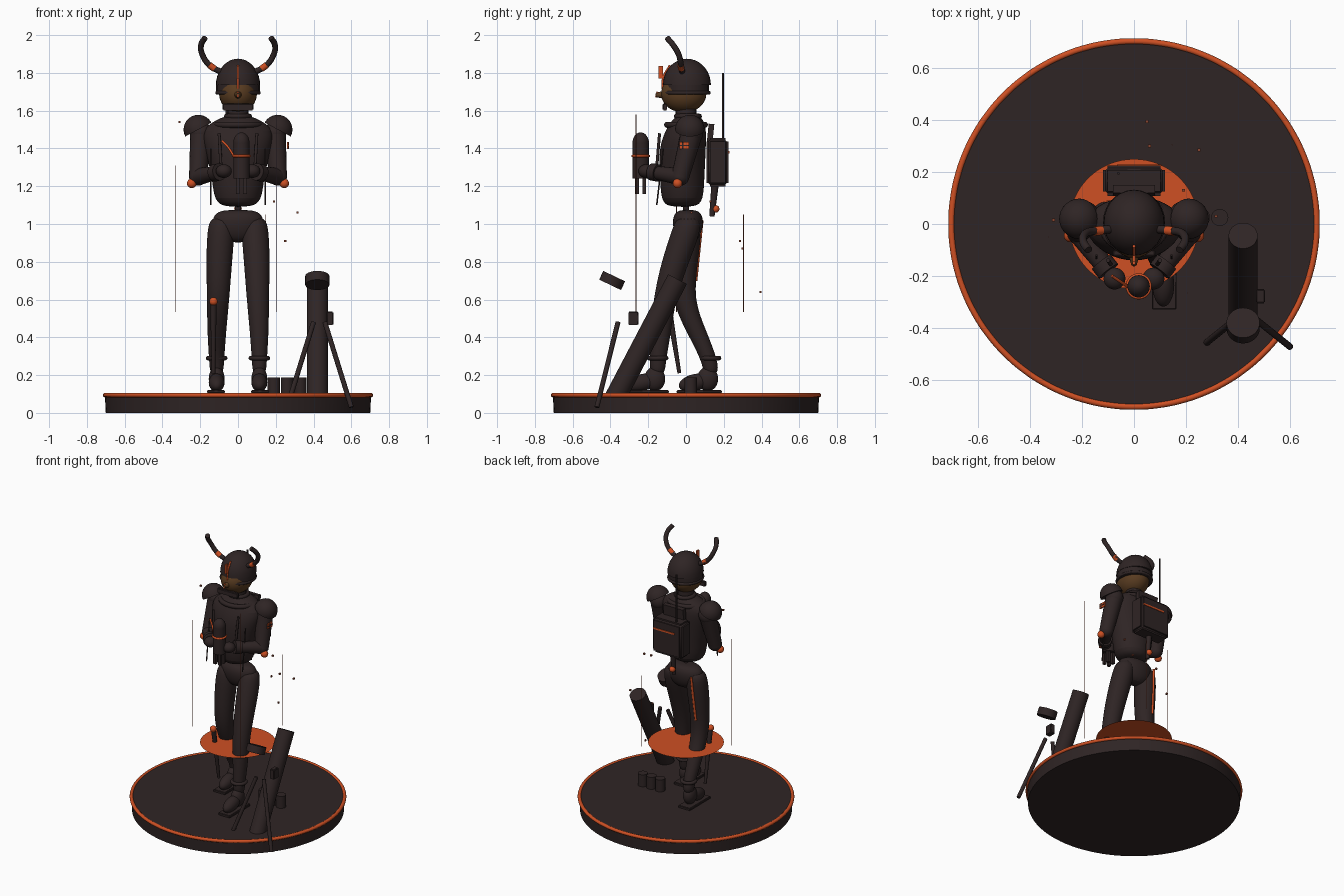
import bpy, bmesh, math
from mathutils import Vector, Matrix

old = bpy.data.objects.get("Cube")
if old:
    bpy.data.objects.remove(old)


def material(name, rgb):
    mat = bpy.data.materials.new(name)
    mat.use_nodes = True
    mat.diffuse_color = (*rgb, 1)
    shader = mat.node_tree.nodes["Principled BSDF"]
    shader.inputs["Base Color"].default_value = (*rgb, 1)
    shader.inputs["Roughness"].default_value = 0.8
    return mat


CHARCOAL = material("charcoal", (0.028, 0.018, 0.018))
ORANGE = material("burnt orange", (0.62, 0.08, 0.017))
SKIN = material("bronze skin", (0.10, 0.045, 0.015))
RUST = material("rust", (0.25, 0.06, 0.03))


def finish(name, bm, mat, smooth=True):
    bmesh.ops.recalc_face_normals(bm, faces=bm.faces)
    mesh = bpy.data.meshes.new(name)
    bm.to_mesh(mesh)
    bm.free()
    obj = bpy.data.objects.new(name, mesh)
    bpy.context.collection.objects.link(obj)
    mesh.materials.append(mat)
    if smooth:
        bpy.ops.object.select_all(action='DESELECT')
        obj.select_set(True)
        bpy.context.view_layer.objects.active = obj
        bpy.ops.object.shade_smooth_by_angle(angle=math.radians(40))
    return obj


def box(name, loc, size, mat=CHARCOAL, tilt=0, bevel=0):
    bm = bmesh.new()
    place = Matrix.Translation(loc) @ Matrix.Rotation(tilt, 4, 'X') @ Matrix.Diagonal((*size, 1))
    bmesh.ops.create_cube(bm, size=1, matrix=place)
    if bevel:
        bmesh.ops.bevel(bm, geom=bm.edges[:], offset=bevel, segments=3, affect='EDGES')
    return finish(name, bm, mat, bevel > 0)


def ball(name, loc, size, mat=CHARCOAL, half=False, up=(0, 0, 1)):
    bm = bmesh.new()
    bmesh.ops.create_uvsphere(bm, u_segments=28, v_segments=18, radius=1)
    if half:
        bmesh.ops.bisect_plane(bm, geom=bm.verts[:] + bm.edges[:] + bm.faces[:],
                               plane_co=(0, 0, 0), plane_no=(0, 0, -1), clear_outer=True)
        bmesh.ops.holes_fill(bm, edges=[e for e in bm.edges if e.is_boundary])
    turn = Vector(up).to_track_quat('Z', 'Y').to_matrix().to_4x4()
    scale = size if isinstance(size, tuple) else (size,) * 3
    bm.transform(Matrix.Translation(loc) @ turn @ Matrix.Diagonal((*scale, 1)))
    return finish(name, bm, mat)


def rod(name, start, end, r1, r2=None, mat=CHARCOAL, sides=20):
    a, b = Vector(start), Vector(end)
    turn = (b - a).to_track_quat('Z', 'Y').to_matrix().to_4x4()
    bm = bmesh.new()
    bmesh.ops.create_cone(bm, cap_ends=True, segments=sides, radius1=r1,
                          radius2=r1 if r2 is None else r2, depth=(b - a).length,
                          matrix=Matrix.Translation((a + b) / 2) @ turn)
    return finish(name, bm, mat)


def tube(name, points, radius, mat=CHARCOAL, closed=False):
    curve = bpy.data.curves.new(name, 'CURVE')
    curve.dimensions = '3D'
    curve.bevel_depth, curve.bevel_resolution = radius, 4
    curve.use_fill_caps = True
    line = curve.splines.new('BEZIER')
    line.bezier_points.add(len(points) - 1)
    line.use_cyclic_u = closed
    for knot, co in zip(line.bezier_points, points):
        knot.co = co
        knot.handle_left_type = knot.handle_right_type = 'AUTO'
    curve.materials.append(mat)
    obj = bpy.data.objects.new(name, curve)
    bpy.context.collection.objects.link(obj)
    return obj


def ring(name, loc, rx, ry, radius, mat=CHARCOAL, steps=16):
    turns = [math.tau * i / steps for i in range(steps)]
    return tube(name, [(loc[0] + rx * math.cos(t), loc[1] + ry * math.sin(t), loc[2])
                       for t in turns], radius, mat, True)


def loft(name, rings, mat=CHARCOAL, sides=16):
    """Join level ellipses, each given as (x, y, z, rx, ry)."""
    bm = bmesh.new()
    loops = [[bm.verts.new((x + rx * math.cos(math.tau * i / sides),
                            y + ry * math.sin(math.tau * i / sides), z))
              for i in range(sides)] for x, y, z, rx, ry in rings]
    for low, high in zip(loops, loops[1:]):
        for i in range(sides):
            j = (i + 1) % sides
            bm.faces.new((low[i], low[j], high[j], high[i]))
    bm.faces.new(loops[0])
    bm.faces.new(loops[-1])
    obj = finish(name, bm, mat)
    obj.modifiers.new("soften", 'SUBSURF').levels = 2
    obj.modifiers["soften"].render_levels = 2
    return obj


# Round base with a bright rim, and the floating disc
bm = bmesh.new()
bmesh.ops.create_cone(bm, cap_ends=True, segments=96, radius1=0.7, radius2=0.705, depth=0.1,
                      matrix=Matrix.Translation((0, 0, 0.05)))
finish("base", bm, CHARCOAL)
ring("base_rim", (0, 0, 0.094), 0.703, 0.703, 0.012, ORANGE, 48)
bm = bmesh.new()
bmesh.ops.create_circle(bm, cap_ends=True, segments=64, radius=0.25,
                        matrix=Matrix.Translation((0, 0, 0.49)))
finish("glow_disc", bm, ORANGE, False)

# Pelvis and torso
loft("pelvis", [(0, .01, .9, .05, .04), (0, .01, .95, .13, .075), (0, .01, 1.02, .142, .085),
                (0, .01, 1.06, .12, .07), (0, .01, 1.075, .07, .04)])
rod("spine", (0, 0, 1.04), (0, 0, 1.14), .016)
loft("torso", [(0, -.02, 1.09, .07, .07), (0, -.02, 1.12, .13, .115), (0, -.02, 1.25, .14, .12),
               (0, -.02, 1.4, .18, .128), (0, 0, 1.5, .2, .11), (0, .01, 1.55, .12, .085),
               (0, .01, 1.575, .06, .06)])
rod("neck", (0, 0, 1.54), (0, 0, 1.64), .055)
ring("collar", (0, .01, 1.57), .06, .06, .014)
ring("gorget", (0, 0, 1.525), .12, .1, .016)

# Legs and boots, the left one striding forward
for side, s, knee, ankle in (("left", 1, -.115, -.15), ("right", -1, -.02, .13)):
    loft(side + "_leg", [(s * .085, .01, 1.04, .06, .06), (s * .09, .005, .97, .075, .08),
                         (s * .1, knee / 2, .8, .07, .075), (s * .105, knee, .6, .06, .06),
                         (s * .113, (knee + ankle) / 2, .43, .051, .055),
                         (s * .113, ankle, .27, .04, .043), (s * .113, ankle, .2, .036, .04)])
    ring(side + "_ankle_cuff", (s * .113, ankle, .29), .045, .045, .012)
    ball(side + "_heel", (s * .113, ankle - .015, .18), (.042, .055, .065))
    ball(side + "_toe", (s * .113, ankle - .085, .16), (.042, .085, .045), up=(0, -.25, 1))
    box(side + "_sole", (s * .117, ankle - .06, .112), (.095, .24, .018), bevel=.004)

# Arms, shoulder pads and hands
for side, s in (("left", 1), ("right", -1)):
    shoulder, elbow = (s * .195, .03, 1.48), (s * .212, -.03, 1.25)
    wrist = (s * .1, -.18, 1.275)
    ball(side + "_shoulder", shoulder, .06)
    rod(side + "_upper_arm", shoulder, elbow, .058, .047)
    ball(side + "_elbow", elbow, .047)
    rod(side + "_forearm", elbow, wrist, .046, .034)
    rod(side + "_cuff", (s * .125, -.147, 1.27), (s * .098, -.182, 1.276), .046)
    ball(side + "_hand", (s * .075, -.21, 1.28), (.042, .042, .036))
    ball(side + "_elbow_pad", (s * .245, -.045, 1.215), .025, ORANGE)
    ball(side + "_shoulder_pad", (s * .21, .02, 1.5), .078, half=True, up=(s * .47, 0, .88))
    rod(side + "_chest_strap", (s * .1, -.14, 1.48), (s * .09, -.155, 1.3), .008)
    rod(side + "_hanging_cord", (s * .145, -.12, 1.4), (s * .145, -.155, 1.1), .004)

# Arm patch, an orange plate with dark cross bars
box("arm_patch", (.263, -.01, 1.415), (.008, .05, .036), ORANGE)
box("patch_bar", (.266, -.01, 1.415), (.008, .05, .006))
box("patch_post", (.266, -.017, 1.415), (.008, .006, .036))

# Head and helmet
ball("head", (0, -.012, 1.69), (.1, .12, .1), SKIN)
rod("nose", (0, -.11, 1.685), (0, -.16, 1.682), .024, .01, SKIN)
rod("nose_guard", (0, -.158, 1.67), (0, -.15, 1.7), .006, mat=ORANGE)
box("chin_guard", (0, -.112, 1.62), (.165, .025, .036), bevel=.005)
ball("helmet", (0, .005, 1.735), (.117, .127, .14), half=True)
rod("helmet_band", (0, .005, 1.685), (0, .005, 1.737), .116)
ring("helmet_brim", (0, .003, 1.695), .11, .118, .01)
tube("helmet_ridge", [(0, -.122, 1.7), (0, -.121, 1.77), (0, -.085, 1.84)], .006, ORANGE)
box("helmet_crest", (0, -.133, 1.803), (.01, .025, .066), ORANGE)
for side, s in (("left", 1), ("right", -1)):
    tube(side + "_horn", [(s * .09, -.02, 1.805), (s * .15, -.026, 1.84), (s * .19, -.04, 1.9),
                          (s * .195, -.07, 1.95), (s * .175, -.1, 1.985)], .0155)
    rod(side + "_horn_band", (s * .125, -.025, 1.822), (s * .152, -.028, 1.842), .0175, mat=ORANGE)

# Backpack, antenna and hanging knife
box("backpack", (0, .167, 1.327), (.24, .118, .255), bevel=.018)
box("backpack_stripe", (.02, .227, 1.38), (.17, .006, .012), ORANGE)
box("backpack_strap_plate", (0, .13, 1.48), (.16, .03, .1), tilt=-.1)
rod("antenna", (-.06, .195, 1.4), (-.06, .195, 1.8), .005)
rod("knife_sheath", (0, .155, 1.22), (0, .137, 1.04), .02, .014)
ball("knife_pommel", (0, .157, 1.08), .02, ORANGE)
rod("trouser_stripe", (-.1, .085, 1.02), (-.115, .052, .7), .008, mat=ORANGE)

# Shin blade with a bright pommel
ball("shin_blade_pommel", (-.13, -.1, .59), .022, ORANGE)
rod("shin_blade", (-.13, -.095, .58), (-.13, -.035, .21), .017, .01)

# Hand-held rocket with fins and lanyard
rod("rocket_body", (.018, -.24, 1.24), (.018, -.24, 1.43), .043)
ball("rocket_nose", (.018, -.24, 1.43), (.043, .043, .055))
ring("rocket_band", (.018, -.24, 1.36), .043, .043, .007, ORANGE)
for i in range(4):
    turn = math.tau * i / 4 + math.pi / 4
    box("rocket_fin", (.018 + .027 * math.cos(turn), -.24 + .027 * math.sin(turn), 1.205),
        (.02, .02, .09))
tube("rocket_lanyard", [(-.085, -.2, 1.44), (-.055, -.22, 1.41), (-.025, -.24, 1.365)], .006, ORANGE)

# Mortar with bipod, sight box and floating muzzle collar
rod("mortar_tube", (.42, -.38, .07), (.42, -.045, .708), .056, sides=32)
rod("muzzle_collar", (.42, -.402, .678), (.42, -.38, .724), .064, sides=32)
box("mortar_sight", (.487, -.278, .5), (.036, .055, .072), bevel=.005)
for s in (-1, 1):
    rod("bipod_leg", (.43 + s * .03, -.36, .48), (.43 + s * .17, -.472, .03), .013)
for i in range(3):
    rod("spare_shell", (.19 + i * .07, .025, .1), (.19 + i * .07, .025, .187), .033)

# Thin hanging threads and drifting embers
for x, y, top in ((.205, -.265, 1.58), (-.33, -.05, 1.31), (.147, .305, 1.05)):
    rod("thread", (x, y, .535), (x, y, top), .002, mat=RUST, sides=6)
for x, y, z in ((.316, .03, 1.06), (.25, .285, .91), (.06, .3, .87), (.05, .395, .64),
                (-.31, .015, 1.54), (.19, .13, 1.12)):
    box("ember", (x, y, z), (.011, .011, .011), RUST)
